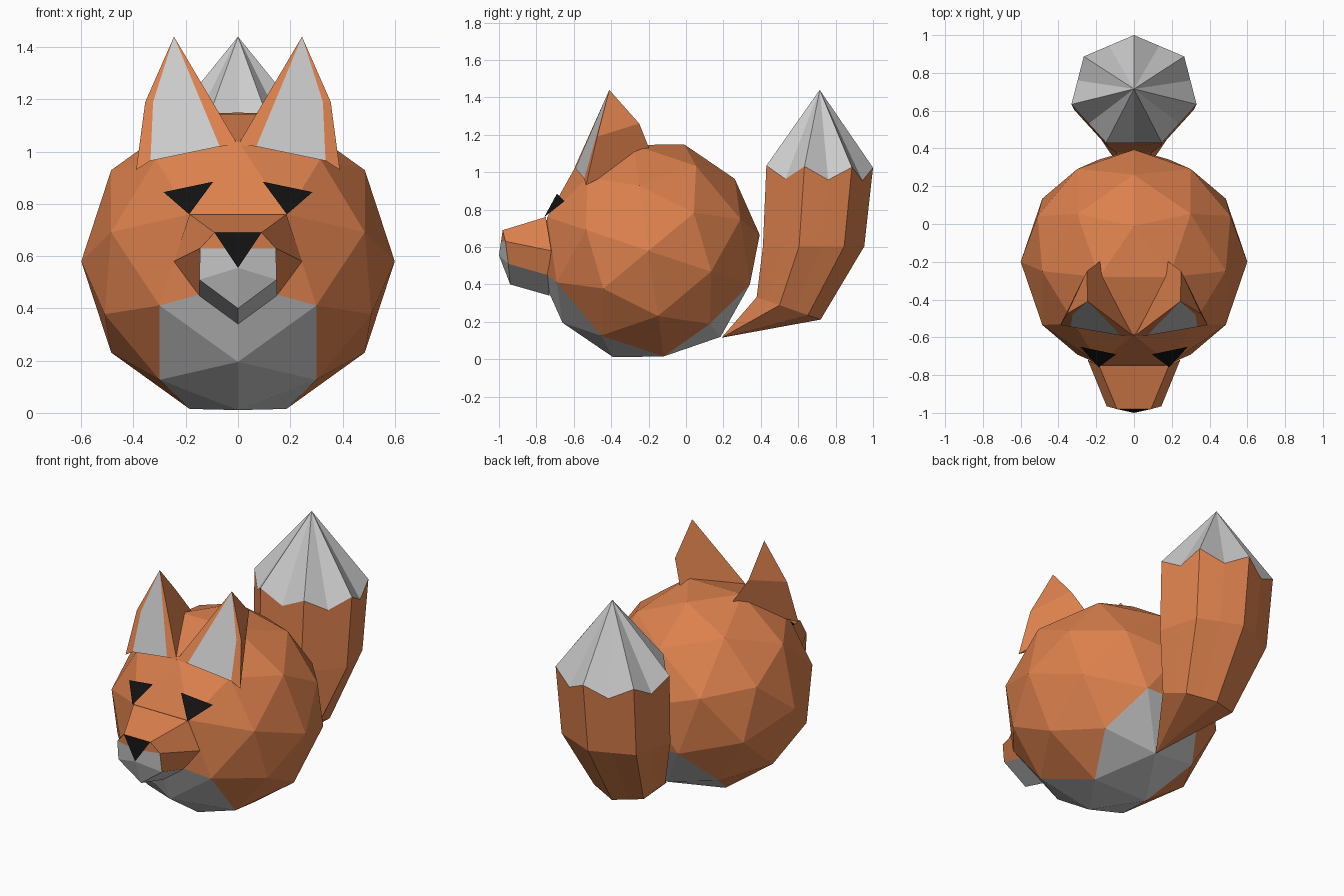
import bpy, bmesh, math
from mathutils import Vector, Matrix

if "Cube" in bpy.data.objects:
    bpy.data.objects.remove(bpy.data.objects["Cube"])


def material(name, rgb):
    m = bpy.data.materials.new(name)
    m.diffuse_color = (*rgb, 1)
    m.use_nodes = True
    m.node_tree.nodes["Principled BSDF"].inputs["Base Color"].default_value = m.diffuse_color
    return m


ORANGE = material("orange_fur", (0.72, 0.22, 0.075))
BLACK = material("black", (0.006, 0.006, 0.006))


def make(name, verts, faces, mat=None, centre=(0, 0, 0), mirror=False):
    """Flat-shaded mesh whose faces point away from centre."""
    bm = bmesh.new()
    vs = [bm.verts.new(v) for v in verts]
    for f in faces:
        bm.faces.new([vs[i] for i in f])
    bm.normal_update()
    c = Vector(centre)
    for f in bm.faces:
        if f.normal.dot(f.calc_center_median() - c) < 0:
            f.normal_flip()
    bmesh.ops.delete(bm, geom=[v for v in bm.verts if not v.link_faces], context='VERTS')
    me = bpy.data.meshes.new(name)
    bm.to_mesh(me)
    bm.free()
    ob = bpy.data.objects.new(name, me)
    bpy.context.collection.objects.link(ob)
    if mat:
        me.materials.append(mat)
    if mirror:
        ob.modifiers.new("Mirror", 'MIRROR').use_clip = True
    return ob


# Body: tilted icosphere, split into orange coat and grey belly
a = math.radians(71.6)
up = Vector((0, math.cos(a), math.sin(a)))
fwd = Vector((0, math.sin(a), -math.cos(a)))
ball = bmesh.new()
bmesh.ops.create_icosphere(ball, subdivisions=2, radius=0.6)
# the upper ring has one vertex on the symmetry plane; it must lean backwards
lean = next(v.co.x for v in ball.verts
            if abs(v.co.y) < 0.001 and abs(v.co.z - 0.6 * 0.4472) < 0.005 and abs(v.co.x) > 0.3)
if lean < 0:
    fwd = -fwd
rot = Matrix((fwd, up.cross(fwd), up)).transposed()
if lean < 0:
    rot = Matrix((-Vector(rot.col[0]), -Vector(rot.col[1]), rot.col[2])).transposed()
    rot = rot @ Matrix.Rotation(math.pi, 3, 'Z')
    rot = rot @ Matrix.Rotation(math.pi, 3, 'Z')
CENTRE = Vector((0, -0.2, 0.58))
for v in ball.verts:
    v.co = rot @ v.co + CENTRE
if lean < 0:
    # keep the lean backwards whichever way the primitive is laid out
    test = max(ball.verts, key=lambda v: v.co.y)
    if abs(test.co.z - 0.66) > 0.05:
        spin = Matrix.Rotation(math.pi, 3, up)
        for v in ball.verts:
            v.co = spin @ (v.co - CENTRE) + CENTRE
ball.verts.index_update()
coat, belly = [], []
for f in ball.faces:
    c = f.calc_center_median()
    (belly if abs(c.x) < 0.25 and c.z < 0.4 else coat).append([v.index for v in f.verts])
pts = [v.co.copy() for v in ball.verts]
ball.free()
make("body", pts, coat, ORANGE, CENTRE)
make("belly", pts, belly, None, CENTRE)

# Muzzle: half profile, mirrored
half = [(.09, -.98, .69), (.145, -.965, .63), (.148, -.95, .51), (0, -.94, .40),
        (.185, -.75, .76), (.245, -.72, .58), (.15, -.74, .45), (0, -.73, .34),
        (0, -1, .555), (.05, -.989, .63), (0, -.98, .69), (0, -.75, .76)]
mid = (0, -.8, .55)
make("muzzle", half, [(10, 0, 4, 11), (0, 1, 5, 4), (1, 2, 6, 5), (0, 1, 9)], ORANGE, mid, True)
make("chin", half, [(2, 3, 7, 6), (9, 1, 2, 8), (8, 2, 3)], None, mid, True)
make("nose", half, [(10, 0, 9, 8)], BLACK, mid, True)

# Eyes
make("eyes", [(.285, -.65, .845), (.095, -.69, .885), (.187, -.758, .76)], [(0, 1, 2)],
     BLACK, CENTRE, True)

# Ears: orange shell with grey inner panel
ear = [(.245, -.41, 1.44),                                        # tip
       (0, -.595, 1.025), (.17, -.19, 1.11), (.39, -.535, .93),   # base
       (.25, -.25, 1.26), (.355, -.475, 1.19),                    # bulge
       (.07, -.59, 1.02), (.335, -.545, .965), (.325, -.48, 1.19)]  # inner panel
inside = (.22, -.42, 1.12)
make("ears", ear, [(1, 2, 4, 0), (0, 4, 5), (4, 2, 3, 5), (1, 6, 0), (7, 3, 5, 8), (8, 5, 0)],
     ORANGE, inside, True)
make("inner_ears", ear, [(6, 7, 8, 0)], None, inside, True)

# Tail: seven-sided loft with edge midpoints for the zigzag tip
def ring(y, z, rx, ry, slope=0, drop=0):
    def corner(k):
        t = math.pi / 2 + math.tau * k / 7
        return Vector((rx * math.cos(t), y + ry * math.sin(t), z + slope * math.sin(t)))
    out = []
    for k in range(7):
        out += [corner(k), (corner(k) + corner(k + 1)) / 2 - Vector((0, 0, drop))]
    return out


rings = [ring(.54, .275, .215, .18, -.063), ring(.668, .603, .325, .285),
         ring(.70, 1.03, .34, .30, -.006, .07)]
tail = [p for r in rings for p in r] + [Vector((0, .19, .115)), Vector((0, .715, 1.44))]
n = 14
sides = [(r * n + i, r * n + (i + 1) % n, (r + 1) * n + (i + 1) % n, (r + 1) * n + i)
         for r in range(2) for i in range(n)]
root = [(42, i, (i + 1) % n) for i in range(n)]
tip = [(43, 28 + i, 28 + (i + 1) % n) for i in range(n)]
make("tail", tail, sides + root, ORANGE, (0, .6, .55))
make("tail_tip", tail, tip, None, (0, .7, 1.0))
